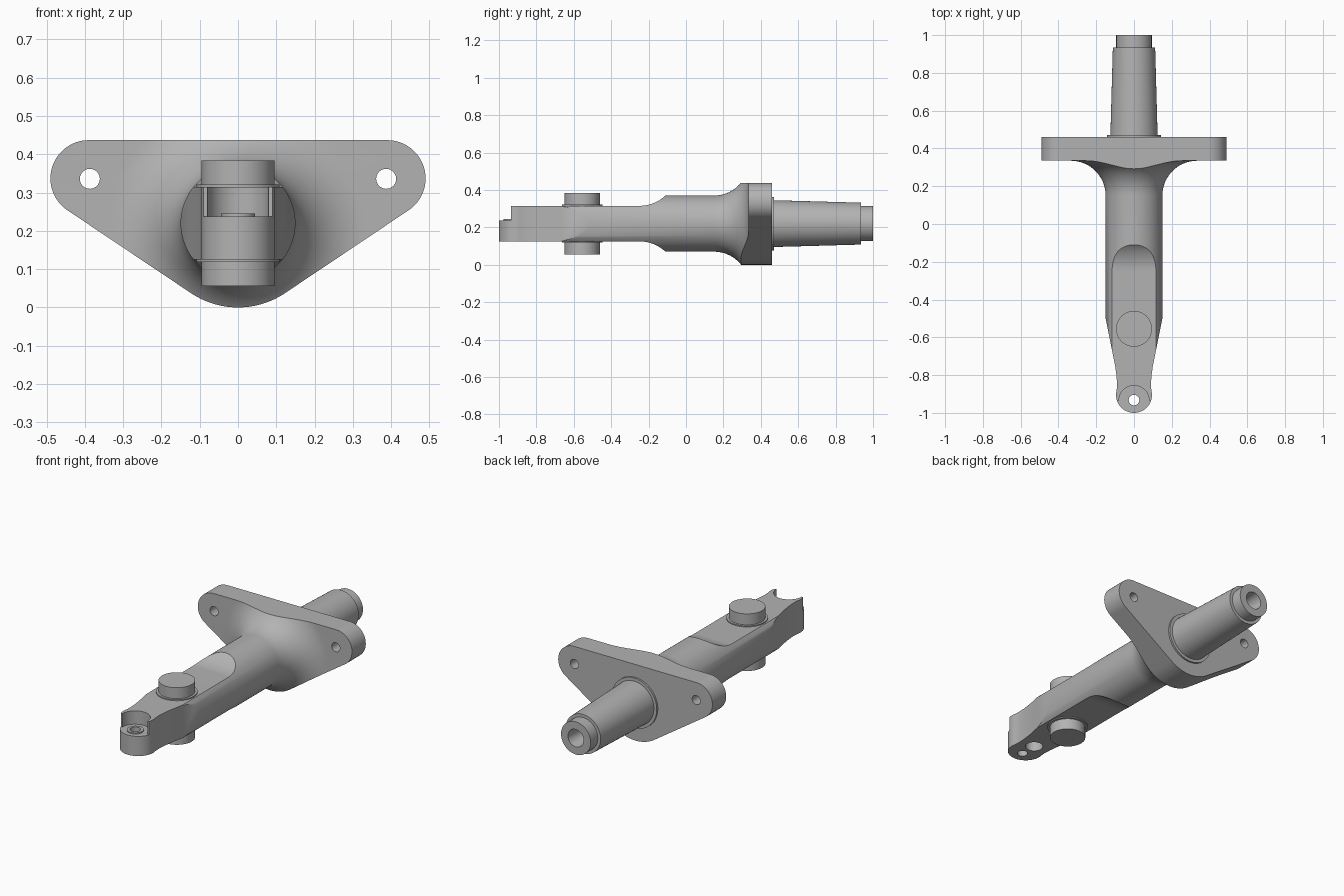
import bpy, bmesh, math
from mathutils import Vector

cube = bpy.data.objects.get("Cube")
if cube:
    bpy.data.objects.remove(cube, do_unlink=True)

AXIS_Z = 0.22

steel = bpy.data.materials.new("grey steel")
steel.use_nodes = True
steel.diffuse_color = (0.45, 0.45, 0.45, 1)
steel.node_tree.nodes["Principled BSDF"].inputs["Base Color"].default_value = (0.45, 0.45, 0.45, 1)


def arc(cx, cy, r, start, end, steps=24):
    angles = [math.radians(start + (end - start) * i / steps) for i in range(steps + 1)]
    return [(cx + r * math.cos(a), cy + r * math.sin(a)) for a in angles]


def finish(name, bm):
    bmesh.ops.remove_doubles(bm, verts=bm.verts, dist=1e-5)
    bmesh.ops.recalc_face_normals(bm, faces=bm.faces)
    mesh = bpy.data.meshes.new(name)
    bm.to_mesh(mesh)
    bm.free()
    mesh.materials.append(steel)
    obj = bpy.data.objects.new(name, mesh)
    bpy.context.collection.objects.link(obj)
    return obj


def prism(name, outline, axis, low, high):
    """Extrude a 2D outline along one axis."""
    bm = bmesh.new()
    verts = []
    for p in outline:
        co = list(p)
        co.insert(axis, low)
        verts.append(bm.verts.new(co))
    face = bm.faces.new(verts)
    new = bmesh.ops.extrude_face_region(bm, geom=[face])["geom"]
    shift = Vector((0, 0, 0))
    shift[axis] = high - low
    bmesh.ops.translate(bm, vec=shift, verts=[v for v in new if isinstance(v, bmesh.types.BMVert)])
    return finish(name, bm)


def rod(name, x, y, r, axis, low, high):
    return prism(name, arc(x, y, r, 0, 360, 64)[:-1], axis, low, high)


def lathe(name, profile):
    """Spin (radius, y) points about the long axis."""
    bm = bmesh.new()
    verts = [bm.verts.new((r, y, AXIS_Z)) for r, y in profile]
    edges = [bm.edges.new(pair) for pair in zip(verts, verts[1:])]
    bmesh.ops.spin(bm, geom=verts + edges, cent=(0, 0, AXIS_Z), axis=(0, 1, 0),
                   angle=2 * math.pi, steps=96, use_merge=True)
    return finish(name, bm)


def combine(obj, tool, operation):
    mod = obj.modifiers.new(operation, "BOOLEAN")
    mod.operation = operation
    mod.solver = "EXACT"
    mod.object = tool
    bpy.context.view_layer.objects.active = obj
    bpy.ops.object.modifier_apply(modifier=mod.name)
    bpy.data.objects.remove(tool, do_unlink=True)


# Turned body: arm, fillet, flange, collar, tapered shaft and end bore
profile = [(0, -1.05), (0.15, -1.05)]
profile += arc(0.335, 0.15, 0.185, 180, 90, 20)
profile += [(0.6, 0.335), (0.6, 0.46), (0.143, 0.46), (0.143, 0.47), (0.125, 0.47),
            (0.112, 0.935), (0.094, 0.935), (0.094, 1.0), (0.05, 1.0), (0.04, 0.9), (0, 0.87)]
body = lathe("spindle_body", profile)

# Flange outline: two upper lobes and a round bottom
outline = arc(0, AXIS_Z, 0.22, 236, 304)
outline += arc(0.39, 0.337, 0.1, -56, 90)
outline += arc(-0.39, 0.337, 0.1, 90, 236)
combine(body, prism("flange_outline", outline, 1, -1.5, 1.5), "INTERSECT")
for side in (-1, 1):
    combine(body, rod("flange_hole", side * 0.387, 0.336, 0.026, 1, 0.1, 0.6), "DIFFERENCE")

# Plan taper of the arm down to a round nose
half = [(0.7, 1.2), (0.7, -0.25), (0.2, -0.25), (0.1, -0.75), (0.092, -0.81), (0.09, -0.85)]
nose = arc(0, -0.905, 0.095, 15, -195, 36)
plan = half + nose + [(-x, y) for x, y in reversed(half)]
combine(body, prism("arm_plan", plan, 2, -1, 1), "INTERSECT")

# Flats above and below the arm, with curved run-outs
flat = [(-1.2, 0.315)] + arc(-0.25, 0.521, 0.206, 270, 320, 16) + [(-0.09, 0.7), (-1.2, 0.7)]
combine(body, prism("top_flat", flat, 0, -0.4, 0.4), "DIFFERENCE")
under = [(y, 2 * AXIS_Z - z) for y, z in flat]
combine(body, prism("bottom_flat", under, 0, -0.4, 0.4), "DIFFERENCE")

# Stepped nose with a round back, a through hole and a blind hole below
step = [(-0.2, -0.94)] + arc(0, -0.935, 0.08, 180, 0, 32) + [(0.2, -0.94), (0.2, -1.2), (-0.2, -1.2)]
combine(body, prism("nose_step", step, 2, 0.238, 0.6), "DIFFERENCE")
combine(body, rod("nose_hole", 0, -0.932, 0.028, 2, 0, 0.5), "DIFFERENCE")
combine(body, rod("blind_hole", 0, -0.835, 0.047, 2, 0, 0.2), "DIFFERENCE")

# Raised rim around the nose hole
rim = rod("nose_rim", 0, -0.932, 0.044, 2, 0.235, 0.245)
combine(rim, rod("rim_hole", 0, -0.932, 0.028, 2, 0, 0.5), "DIFFERENCE")

# Cross pin with thin washers
pin = rod("cross_pin", 0, -0.555, 0.095, 2, 0.056, 0.384)
washers = [rod("upper_washer", 0, -0.555, 0.108, 2, 0.312, 0.321),
           rod("lower_washer", 0, -0.555, 0.108, 2, 0.119, 0.128)]

# Smooth the curved surfaces and keep the edges crisp
for obj in [body, rim, pin] + washers:
    bpy.ops.object.select_all(action="DESELECT")
    obj.select_set(True)
    bpy.context.view_layer.objects.active = obj
    bpy.ops.object.shade_smooth_by_angle(angle=math.radians(30))
